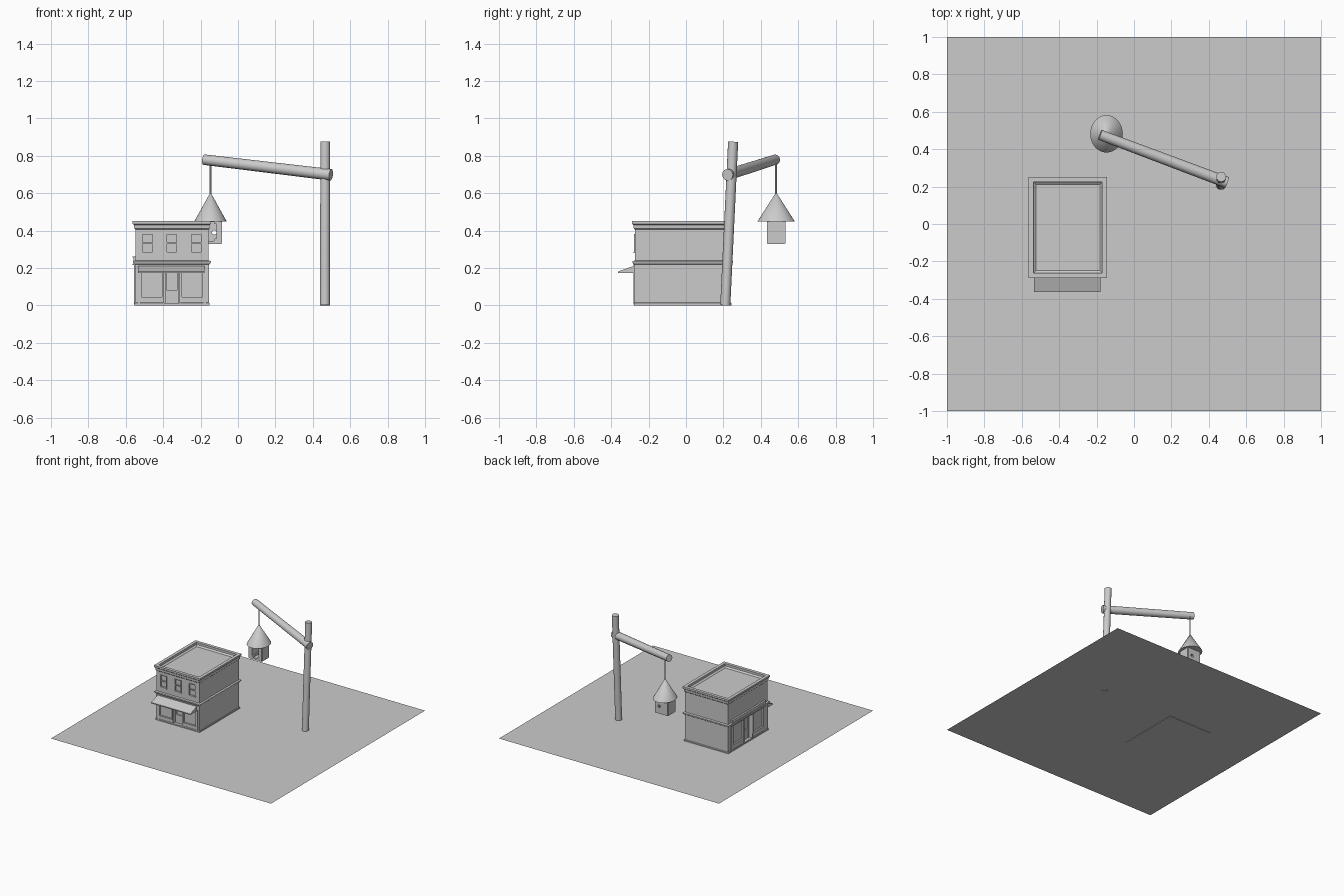
import bpy, bmesh, math
from mathutils import Vector, Matrix

if "Cube" in bpy.data.objects:
    bpy.data.objects.remove(bpy.data.objects["Cube"])


def make(name, bm, smooth=False):
    bmesh.ops.recalc_face_normals(bm, faces=bm.faces)
    me = bpy.data.meshes.new(name)
    bm.to_mesh(me)
    bm.free()
    ob = bpy.data.objects.new(name, me)
    bpy.context.collection.objects.link(ob)
    if smooth:
        bpy.ops.object.select_all(action='DESELECT')
        bpy.context.view_layer.objects.active = ob
        ob.select_set(True)
        bpy.ops.object.shade_smooth_by_angle(angle=math.radians(50))
    return ob


def add_box(bm, lo, hi, m=Matrix()):
    lo, hi = Vector(lo), Vector(hi)
    t = Matrix.Translation((lo + hi) / 2) @ Matrix.Diagonal((*(hi - lo), 1))
    bmesh.ops.create_cube(bm, size=1, matrix=m @ t)


def rod(name, a, b, r1, r2, seg):
    a, b = Vector(a), Vector(b)
    rot = (b - a).to_track_quat('Z', 'Y').to_matrix().to_4x4()
    bm = bmesh.new()
    bmesh.ops.create_cone(bm, cap_ends=True, segments=seg, radius1=r1, radius2=r2,
                          depth=(b - a).length, matrix=Matrix.Translation((a + b) / 2) @ rot)
    return make(name, bm, True)


def cut(ob, cutter):
    cutter.hide_render = True
    cutter.hide_set(True)
    mod = ob.modifiers.new("openings", 'BOOLEAN')
    mod.operation, mod.solver, mod.object = 'DIFFERENCE', 'EXACT', cutter


# ground sheet
bm = bmesh.new()
bmesh.ops.create_grid(bm, x_segments=1, y_segments=1, size=1, matrix=Matrix.Translation((0, 0, .003)))
make("ground_sheet", bm)

# shop body: rectangular rings following a wall, band, cornice and parapet profile
X0, X1, Y0, Y1 = -.551, -.156, -.276, .239
profile = [(.003, 0), (.003, .012), (0, .015), (0, .218), (.006, .222), (.011, .23), (.011, .236),
           (-.002, .24), (-.002, .405), (.003, .41), (.005, .43), (.012, .436), (.012, .45),
           (-.014, .45), (-.014, .432), (-.027, .422)]
bm = bmesh.new()
rings = [[bm.verts.new((x, y, z)) for x, y in
          ((X0 - o, Y0 - o), (X1 + o, Y0 - o), (X1 + o, Y1 + o), (X0 - o, Y1 + o))] for o, z in profile]
for a, b in zip(rings, rings[1:]):
    for i in range(4):
        j = (i + 1) % 4
        bm.faces.new((a[i], a[j], b[j], b[i]))
bm.faces.new(rings[0][::-1])
bm.faces.new(rings[-1])
body = make("shop_body", bm)

# local facade frame: x along the wall, -y outward, z up
front = Matrix.Translation(((X0 + X1) / 2, Y0, 0))
side = Matrix.Translation((X0, (Y0 + Y1) / 2, 0)) @ Matrix.Rotation(-math.pi / 2, 4, 'Z') \
    @ Matrix.Diagonal((1.2, 1, 1.2, 1))
holes = bmesh.new()


def frame(bm, m, u0, u1, z0, z1, t=.005, out=.003, back=.008):
    add_box(bm, (u0 - t, -out, z0), (u0, back, z1), m)
    add_box(bm, (u1, -out, z0), (u1 + t, back, z1), m)
    add_box(bm, (u0 - t, -out, z1), (u1 + t, back, z1 + t), m)


def storefront(name, m, sign_out):
    bm = bmesh.new()
    for s in (-1, 1):                               # display windows and pilasters
        u0, u1 = sorted((s * .053, s * .163))
        add_box(holes, (u0, -.02, .045), (u1, .01, .174), m)
        frame(bm, m, u0, u1, .045, .174, .004)
        add_box(bm, (u0 - .004, -.005, .04), (u1 + .004, .006, .046), m)
        p0, p1 = sorted((s * .17, s * .182))
        add_box(bm, (p0, -.004, .004), (p1, .005, .18), m)
    add_box(holes, (-.042, -.02, .013), (.042, .03, .174), m)
    frame(bm, m, -.042, .042, .006, .174, .005)
    add_box(bm, (-.036, .02, .013), (-.028, .032, .174), m)   # door stiles and rails
    add_box(bm, (.028, .02, .013), (.036, .032, .174), m)
    add_box(bm, (-.028, .02, .07), (.028, .032, .082), m)
    add_box(bm, (-.028, .024, .013), (.028, .032, .07), m)
    add_box(bm, (-.18, -sign_out, .179), (.18, .005, .218), m)  # fascia board with trim
    for z in (.179, .213):
        add_box(bm, (-.182, -sign_out - .003, z), (.182, .004, z + .005), m)
    make(name, bm)


storefront("front_storefront", front, .005)
storefront("side_storefront", side, .009)

# upper windows with meeting rail and sill
bm = bmesh.new()
for u in (-.13, 0, .13):
    add_box(holes, (u - .026, -.02, .285), (u + .026, .012, .378), front)
    frame(bm, front, u - .026, u + .026, .285, .378, .004, .002)
    add_box(bm, (u - .026, .002, .328), (u + .026, .014, .335), front)
    add_box(bm, (u - .032, -.005, .279), (u + .032, .008, .286), front)
make("upper_windows", bm)
cut(body, make("shop_cutter", holes))

# awning: wedge over the shop front
bm = bmesh.new()
sec = [(Y0, .212), (-.363, .181), (-.363, .173), (Y0, .173)]
bm.faces.new([bm.verts.new((-.535, y, z)) for y, z in sec])
ext = bmesh.ops.extrude_face_region(bm, geom=bm.faces[:])
bmesh.ops.translate(bm, vec=(.356, 0, 0), verts=[v for v in ext['geom'] if isinstance(v, bmesh.types.BMVert)])
make("awning", bm)

# leaning post with tilted arm and hanging cord
rod("post", (.465, .21, 0), (.466, .252, .875), .027, .027, 10)
rod("arm", (.497, .222, .698), (-.182, .477, .779), .031, .028, 12)
rod("cord", (-.147, .482, .77), (-.147, .482, .59), .005, .005, 6)

# hanging house: hollow box, arched openings and conical roof
CX, CY = -.147, .482
bm = bmesh.new()
add_box(bm, (CX - .062, CY - .049, .328), (CX + .062, CY + .049, .455))
bmesh.ops.bevel(bm, geom=bm.edges[:], offset=.004, segments=2, affect='EDGES')
house = make("lantern_house", bm)
bm = bmesh.new()
add_box(bm, (CX - .03, CY - .07, .345), (CX + .032, CY + .038, .446))
bmesh.ops.bevel(bm, geom=[e for e in bm.edges if abs(e.verts[0].co.y - e.verts[1].co.y) > .05],
                offset=.012, segments=3, affect='EDGES')
cut(house, make("house_cutter", bm))
bm = bmesh.new()
bmesh.ops.create_cone(bm, cap_ends=True, segments=12, radius1=.012, radius2=.012, depth=.05,
                      matrix=Matrix.Translation((CX + .02, CY + .045, .39)) @ Matrix.Rotation(math.pi / 2, 4, 'X'))
cut(house, make("back_hole_cutter", bm))
roof = rod("house_roof", (0, 0, .448), (0, 0, .602), 1, .02, 32)
roof.data.transform(Matrix.Translation((CX, CY, 0)) @ Matrix.Diagonal((.087, .1, 1, 1)))
